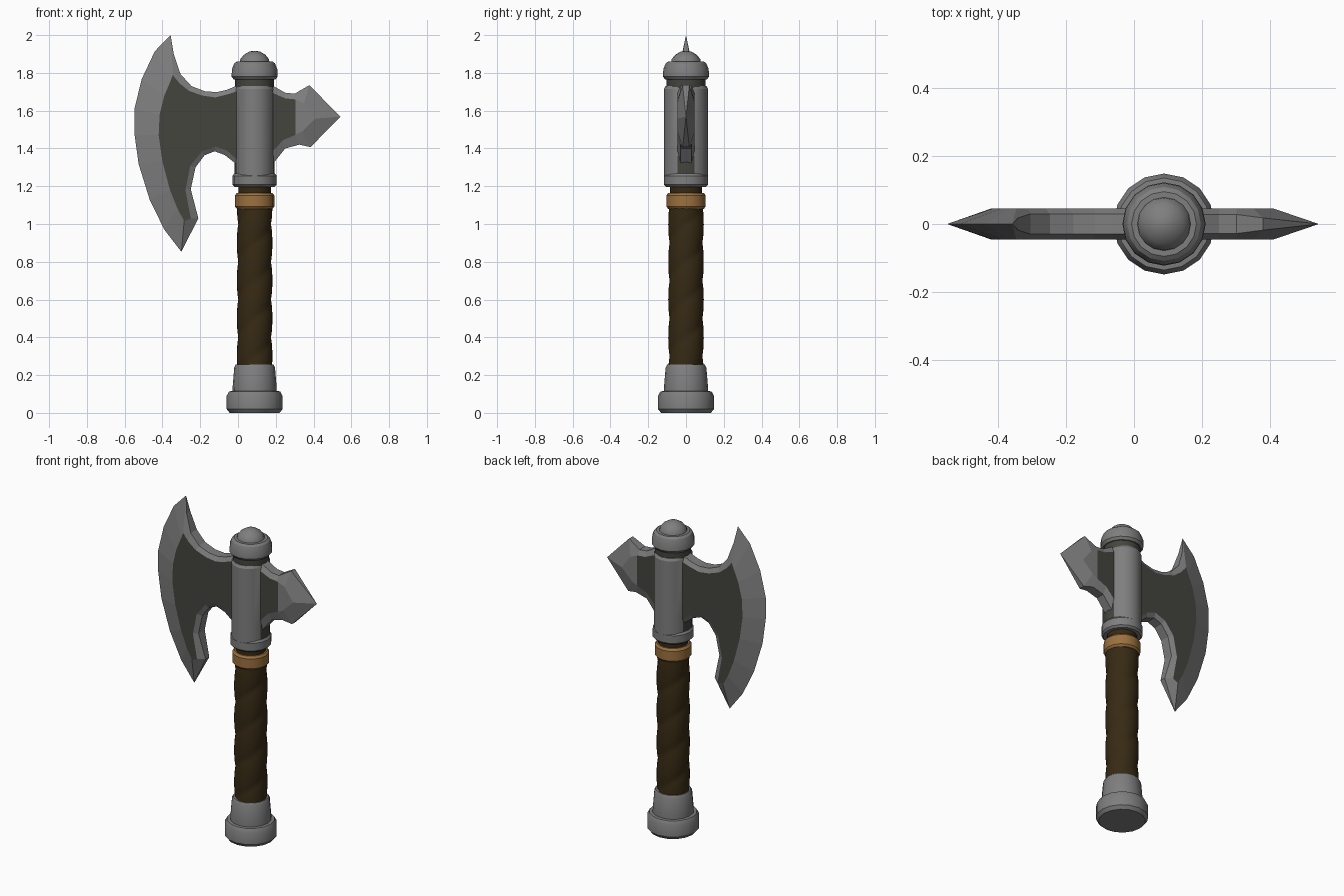
import bpy, bmesh, math

if "Cube" in bpy.data.objects:
    bpy.data.objects.remove(bpy.data.objects["Cube"])

CX = 0.088   # shaft axis


def mat(name, rgb):
    m = bpy.data.materials.new(name)
    m.diffuse_color = (*rgb, 1)
    m.use_nodes = True
    m.node_tree.nodes["Principled BSDF"].inputs["Base Color"].default_value = m.diffuse_color
    return m


STEEL = mat("steel", (0.21, 0.21, 0.21))
DARK = mat("dark steel", (0.058, 0.06, 0.048))
LEATHER = mat("brown leather", (0.038, 0.023, 0.007))
BRASS = mat("brass", (0.33, 0.165, 0.05))


def finish(bm, name, mats, smooth=None):
    bmesh.ops.recalc_face_normals(bm, faces=bm.faces[:])
    me = bpy.data.meshes.new(name)
    bm.to_mesh(me)
    bm.free()
    ob = bpy.data.objects.new(name, me)
    bpy.context.collection.objects.link(ob)
    for m in mats:
        me.materials.append(m)
    if smooth:
        bpy.ops.object.select_all(action='DESELECT')
        ob.select_set(True)
        bpy.context.view_layer.objects.active = ob
        bpy.ops.object.shade_smooth_by_angle(angle=math.radians(smooth))
    return ob


def lathe(name, profile, mats, n=16, sx=1.0, radius=None, rule=None):
    """Revolve (r, z) pairs about the shaft; radius(r, z, a) may reshape it."""
    bm = bmesh.new()
    rings = []
    for r, z in profile:
        ring = []
        for i in range(n):
            a = 2 * math.pi * i / n
            q = radius(r, z, a) if radius else r
            ring.append(bm.verts.new((CX + q * sx * math.cos(a), q * math.sin(a), z)))
        rings.append(ring)
    for lo, hi in zip(rings, rings[1:]):
        for i in range(n):
            j = (i + 1) % n
            bm.faces.new((lo[i], lo[j], hi[j], hi[i]))
    bm.faces.new(rings[0][::-1])
    bm.faces.new(rings[-1])
    bm.normal_update()
    if rule:
        for f in bm.faces:
            f.material_index = 1 if rule(f) else 0
    return finish(bm, name, mats, 28)


def plate(name, pairs, edge_t, half, panel_max_x):
    """Bevelled plate: (outer x, z, inner x, z) pairs, mirrored front to back."""
    bm = bmesh.new()
    n = len(pairs)
    outer, inner = {}, {}
    for s in (-1, 1):
        outer[s] = [bm.verts.new((p[0], s * edge_t(i), p[1])) for i, p in enumerate(pairs)]
        inner[s] = [bm.verts.new((p[2], s * half, p[3])) for p in pairs]
        bm.faces.new(inner[s])
    for i in range(n):
        j = (i + 1) % n
        for s in (-1, 1):
            bm.faces.new((outer[s][i], outer[s][j], inner[s][j], inner[s][i]))
        bm.faces.new((outer[-1][i], outer[-1][j], outer[1][j], outer[1][i]))
    bmesh.ops.remove_doubles(bm, verts=bm.verts[:], dist=1e-4)
    # limit the dark panel to one side of a cut
    flat = [f for f in bm.faces if all(abs(abs(v.co.y) - half) < 1e-5 for v in f.verts)]
    geom = flat + list({e for f in flat for e in f.edges}) + list({v for f in flat for v in f.verts})
    bmesh.ops.bisect_plane(bm, geom=geom, plane_co=(panel_max_x, 0, 1.55), plane_no=(1, 0, 0))
    for f in bm.faces:
        is_flat = all(abs(abs(v.co.y) - half) < 1e-5 for v in f.verts)
        f.material_index = int(is_flat and f.calc_center_median().x < panel_max_x)
    return finish(bm, name, [STEEL, DARK])


# Pommel
lathe("pommel_base", [(0.132, 0), (0.148, 0.02), (0.148, 0.09), (0.135, 0.114), (0.11, 0.116)], [STEEL])
lathe("pommel_collar", [(0.117, 0.11), (0.117, 0.13), (0.108, 0.24), (0.1, 0.255)], [STEEL])

# Twisted leather grip
lathe("grip", [(0.084, 0.24 + 0.86 * k / 50) for k in range(51)], [LEATHER], n=28,
      radius=lambda r, z, a: r + 0.01 * math.sqrt(abs(math.sin(math.pi * z / 0.2 - a))))
lathe("grip_ring", [(0.094, 1.08), (0.104, 1.092), (0.104, 1.152), (0.094, 1.165)], [BRASS])
lathe("grip_neck", [(0.086, 1.09), (0.086, 1.21)], [LEATHER])

# Head socket, rings and cap
lathe("socket_ring", [(0.106, 1.197), (0.117, 1.208), (0.117, 1.255), (0.108, 1.267)], [STEEL])
lathe("socket", [(0.117, 1.25), (0.117, 1.36), (0.117, 1.715), (0.108, 1.73)], [STEEL, DARK], sx=0.9,
      rule=lambda f: abs(f.normal.x) > 0.95 and f.calc_center_median().z < 1.36)
lathe("socket_neck", [(0.103, 1.72), (0.103, 1.78)], [DARK])
lathe("cap", [(0.11, 1.765), (0.122, 1.78), (0.12, 1.82), (0.108, 1.85), (0.095, 1.86)], [STEEL])
lathe("cap_dome", [(0.08, 1.85), (0.076, 1.872), (0.058, 1.895), (0.03, 1.912), (0.008, 1.917)], [STEEL])

# Axe blade: cutting edge (top to bottom), then lower and upper concave backs
BLADE = [
    (-0.357, 2.0, -0.345, 1.79), (-0.44, 1.915, -0.36, 1.75), (-0.51, 1.767, -0.39, 1.68),
    (-0.548, 1.61, -0.415, 1.58), (-0.548, 1.475, -0.42, 1.47), (-0.526, 1.317, -0.40, 1.33),
    (-0.468, 1.13, -0.36, 1.18), (-0.39, 0.97, -0.32, 1.08), (-0.30, 0.853, -0.285, 1.015),
    (-0.21, 1.03, -0.25, 1.03), (-0.25, 1.184, -0.278, 1.18), (-0.225, 1.30, -0.252, 1.31),
    (-0.177, 1.364, -0.19, 1.385), (-0.124, 1.385, -0.12, 1.41), (-0.07, 1.365, -0.06, 1.39),
    (0.0, 1.31, 0.0, 1.335), (0.0, 1.735, 0.0, 1.705), (-0.06, 1.71, -0.06, 1.685),
    (-0.114, 1.698, -0.12, 1.67), (-0.177, 1.703, -0.19, 1.68), (-0.246, 1.73, -0.26, 1.705),
    (-0.304, 1.793, -0.31, 1.745), (-0.34, 1.9, -0.335, 1.775)]
plate("axe_blade", BLADE, lambda i: 0 if i < 9 else 0.018 if i in (9, 22) else 0.03, 0.045, 0.05)

# Rear spike
SPIKE = [
    (0.17, 1.74, 0.17, 1.70), (0.25, 1.695, 0.25, 1.665), (0.30, 1.69, 0.30, 1.66),
    (0.378, 1.735, 0.35, 1.64), (0.542, 1.568, 0.41, 1.558), (0.384, 1.407, 0.34, 1.49),
    (0.325, 1.42, 0.30, 1.47), (0.25, 1.40, 0.24, 1.445), (0.17, 1.30, 0.17, 1.37)]
plate("rear_spike", SPIKE, lambda i: 0 if i == 4 else 0.018 if i in (3, 5) else 0.028, 0.045, 0.305)
